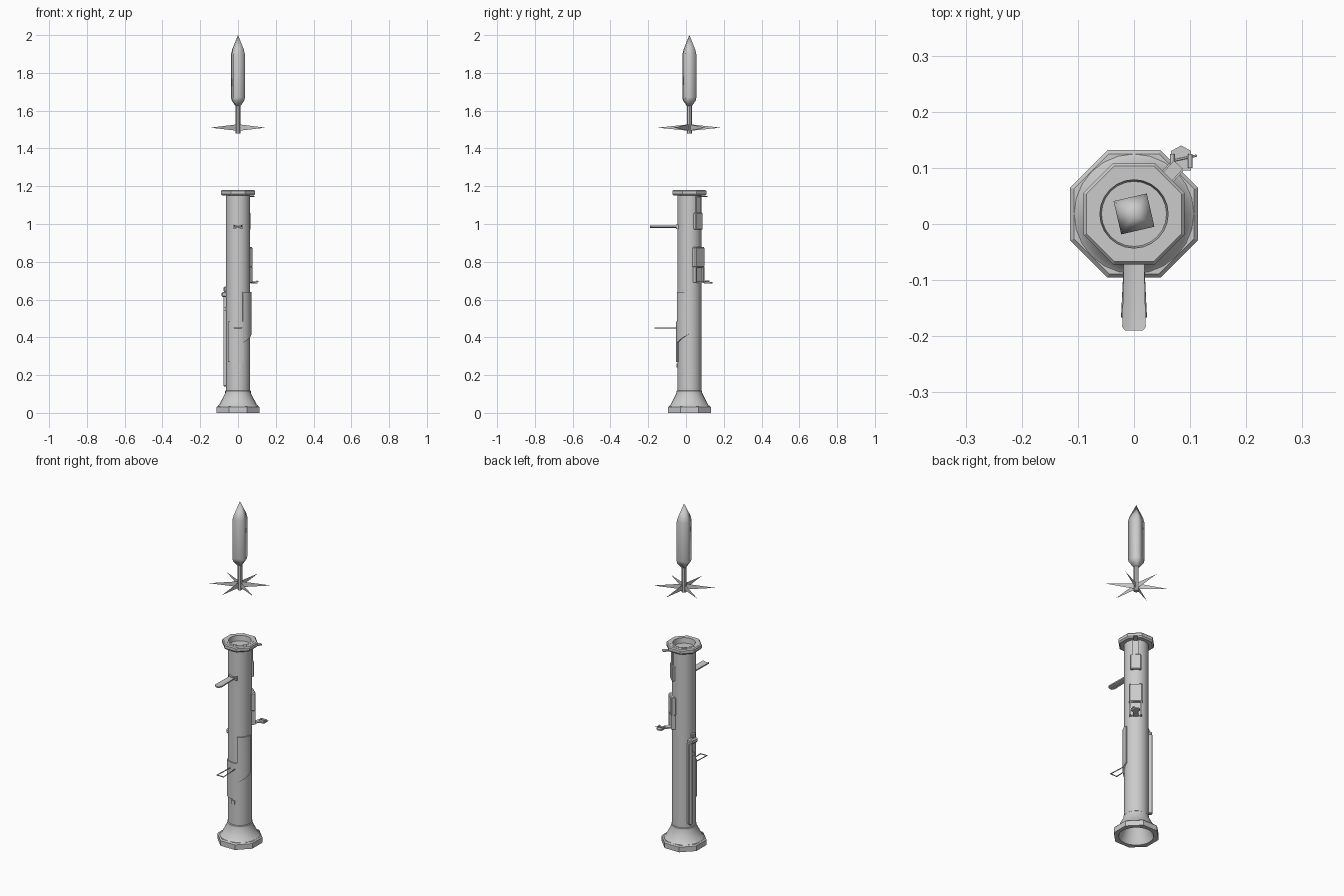
import bpy, bmesh
from math import pi, cos, sin, radians
from mathutils import Vector, Matrix

if "Cube" in bpy.data.objects:
    bpy.data.objects.remove(bpy.data.objects["Cube"])

CY = 0.018  # launcher axis sits slightly behind the origin


def finish(name, bm, smooth=30):
    bmesh.ops.remove_doubles(bm, verts=bm.verts, dist=1e-5)
    bmesh.ops.recalc_face_normals(bm, faces=bm.faces)
    me = bpy.data.meshes.new(name)
    bm.to_mesh(me)
    bm.free()
    ob = bpy.data.objects.new(name, me)
    bpy.context.collection.objects.link(ob)
    if smooth:
        bpy.ops.object.select_all(action='DESELECT')
        ob.select_set(True)
        bpy.context.view_layer.objects.active = ob
        bpy.ops.object.shade_smooth_by_angle(angle=radians(smooth))
    return ob


def lathe(name, profile, segs, phase=0.0, smooth=30):
    """Revolve (radius, z) points about the launcher axis."""
    bm = bmesh.new()
    rings = [[bm.verts.new((r * cos(phase + 2 * pi * i / segs),
                            CY + r * sin(phase + 2 * pi * i / segs), z))
              for i in range(segs)] for r, z in profile]
    for a, b in zip(rings, rings[1:]):
        for i in range(segs):
            j = (i + 1) % segs
            bm.faces.new((a[i], a[j], b[j], b[i]))
    return finish(name, bm, smooth)


def radial_box(name, deg, r0, r1, half_w, z0, z1, bevel=0.0, shift=0.0):
    """Box on the tube wall: r0..r1 outward, centred on the given angle."""
    bm = bmesh.new()
    bmesh.ops.create_cube(bm, size=1)
    bmesh.ops.scale(bm, verts=bm.verts, vec=(r1 - r0, 2 * half_w, z1 - z0))
    if bevel:
        bmesh.ops.bevel(bm, geom=bm.edges[:], offset=bevel, segments=1, affect='EDGES')
    bmesh.ops.translate(bm, verts=bm.verts, vec=((r0 + r1) / 2, shift, (z0 + z1) / 2))
    bmesh.ops.transform(bm, verts=bm.verts,
                        matrix=Matrix.Translation((0, CY, 0)) @ Matrix.Rotation(radians(deg), 4, 'Z'))
    return finish(name, bm)


def prism(name, outline, axis, depth, smooth=30):
    """Extrude a closed outline of 3D points along an axis."""
    bm = bmesh.new()
    f = bm.faces.new([bm.verts.new(p) for p in outline])
    ext = bmesh.ops.extrude_face_region(bm, geom=[f], use_keep_orig=True)
    vs = [v for v in ext['geom'] if isinstance(v, bmesh.types.BMVert)]
    bmesh.ops.translate(bm, verts=vs, vec=Vector(axis) * depth)
    return finish(name, bm, smooth)


def shell(name, a0, a1, r0, r1, top, bottom, steps=8):
    """Curved panel hugging the tube; bottom(t) gives the lower edge height."""
    bm = bmesh.new()
    cols = []
    for i in range(steps + 1):
        t = i / steps
        a = radians(a0 + (a1 - a0) * t)
        cols.append([bm.verts.new((r * cos(a), CY + r * sin(a), z))
                     for r, z in ((r0, bottom(t)), (r1, bottom(t)), (r1, top), (r0, top))])
    for a, b in zip(cols, cols[1:]):
        for k in range(4):
            bm.faces.new((a[k], a[(k + 1) % 4], b[(k + 1) % 4], b[k]))
    bm.faces.new(cols[0])
    bm.faces.new(cols[-1])
    return finish(name, bm)


def rod(name, pts, radius, cyclic=False):
    cu = bpy.data.curves.new(name, 'CURVE')
    cu.dimensions = '3D'
    cu.bevel_depth = radius
    cu.bevel_resolution = 1
    cu.use_fill_caps = True
    sp = cu.splines.new('POLY')
    sp.points.add(len(pts) - 1)
    for p, co in zip(sp.points, pts):
        p.co = (*co, 1)
    sp.use_cyclic_u = cyclic
    ob = bpy.data.objects.new(name, cu)
    bpy.context.collection.objects.link(ob)
    return ob


# Tube with shallow recesses at both ends, flared base, octagonal rims
lathe('tube', [(0.0, 0.10), (0.056, 0.10), (0.092, 0.0), (0.108, 0.0), (0.108, 0.036),
               (0.1, 0.042), (0.068, 0.105), (0.068, 0.115), (0.064, 0.118), (0.064, 1.15), (0.073, 1.155),
               (0.073, 1.181), (0.061, 1.181), (0.058, 1.15), (0.0, 1.15)], 24)
lathe('base_rim', [(0.1, 0.0), (0.123, 0.0), (0.123, 0.03), (0.116, 0.037), (0.1, 0.037), (0.1, 0.0)], 8, pi / 8)
lathe('muzzle_rim', [(0.066, 1.15), (0.09, 1.15), (0.0974, 1.158), (0.0974, 1.174),
                     (0.092, 1.18), (0.066, 1.18), (0.066, 1.15)], 8, pi / 8)

# Rocket: square body and nose, thin stem, vertical sheet fins
SQ = radians(58)
lathe('rocket_body', [(0.0, 1.625), (0.016, 1.625), (0.041, 1.655), (0.043, 1.67), (0.043, 1.9),
                      (0.036, 1.925), (0.0, 2.0)], 4, SQ, 95)
lathe('rocket_stem', [(0.0, 1.48), (0.013, 1.48), (0.013, 1.64), (0.0, 1.64)], 8)
bm = bmesh.new()
for k in range(6):
    a = radians(30 + 60 * k)
    bm.faces.new([bm.verts.new((r * cos(a), CY + r * sin(a), z))
                  for r, z in ((0.009, 1.494), (0.009, 1.527), (0.167, 1.51))])
finish('rocket_fins', bm, 0)

# Forward grip: shallow trough plate with a bow-tie hinge
bm = bmesh.new()
rows = []
for y, w in ((-0.045, 0.018), (-0.1, 0.019), (-0.183, 0.021), (-0.19, 0.016)):
    rows.append([bm.verts.new((x, y, z)) for x, z in
                 ((-w, 0.984), (-w * 0.4, 0.979), (w * 0.4, 0.979), (w, 0.984),
                  (w, 0.991), (w * 0.4, 0.986), (-w * 0.4, 0.986), (-w, 0.991))])
for a, b in zip(rows, rows[1:]):
    for i in range(8):
        bm.faces.new((a[i], a[(i + 1) % 8], b[(i + 1) % 8], b[i]))
bm.faces.new(rows[0])
bm.faces.new(rows[-1])
finish('forward_grip', bm)
prism('grip_hinge', [(x, -0.054, 0.985 + z) for x, z in
                     ((-0.024, -0.012), (0, -0.005), (0.024, -0.012),
                      (0.024, 0.012), (0, 0.005), (-0.024, 0.012))], (0, 1, 0), 0.016)

# Shoulder stop: wire loop
rod('shoulder_loop', [(-0.015, -0.045, 0.45), (-0.021, -0.165, 0.45),
                      (0.021, -0.165, 0.45), (0.015, -0.045, 0.45)], 0.003, True)

# Shoulder pads wrapped around the front and right of the tube
shell('side_pad', -68, 0, 0.058, 0.071, 0.64, lambda t: 0.37 + 0.05 * t)
shell('front_pad', -140, -66, 0.058, 0.070, 0.485, lambda t: 0.27)
radial_box('pad_strap', -90, 0.06, 0.068, 0.012, 0.24, 0.262)

# Firing rod housing and cocking lever at the back left
radial_box('rod_housing', 150, 0.055, 0.085, 0.011, 0.14, 0.62, 0.004)
radial_box('rod_clip', 165, 0.055, 0.077, 0.008, 0.54, 0.56)
radial_box('lever_block', 168, 0.05, 0.084, 0.027, 0.613, 0.641, 0.007)
radial_box('lever_knob', 172, 0.05, 0.075, 0.014, 0.641, 0.669, 0.005)

# Sight housings along the back-right line
S = 48
radial_box('front_sight_cover', S, 0.05, 0.072, 0.029, 0.97, 1.06, 0.004)
radial_box('front_sight_rail', S, 0.05, 0.068, 0.018, 1.06, 1.15)
radial_box('rear_sight_cover', S, 0.05, 0.079, 0.036, 0.77, 0.878, 0.005)
radial_box('sight_channel_floor', S, 0.05, 0.067, 0.032, 0.69, 0.772)
for side in (-1, 1):
    radial_box('sight_channel_wall', S, 0.05, 0.078, 0.004, 0.69, 0.772, shift=side * 0.029)

# Front sight blade and hinged rear sight leaf
radial_box('front_sight_blade', S, 0.06, 0.118, 0.011, 1.142, 1.148)
radial_box('rear_sight_arm', S, 0.06, 0.115, 0.014, 0.688, 0.695)
prism('rear_sight_leaf', [(x, y, 0.685) for x, y in
                          ((0.066, 0.095), (0.102, 0.095), (0.102, 0.13),
                           (0.084, 0.14), (0.066, 0.13))], (0, 0, 1), 0.008)
for x in (0.068, 0.1):
    rod('rear_sight_lug', [(x, 0.1, 0.697), (x, 0.125, 0.697)], 0.004)
rod('rear_sight_pin', [(0.066, 0.112, 0.695), (0.112, 0.122, 0.695)], 0.002)
